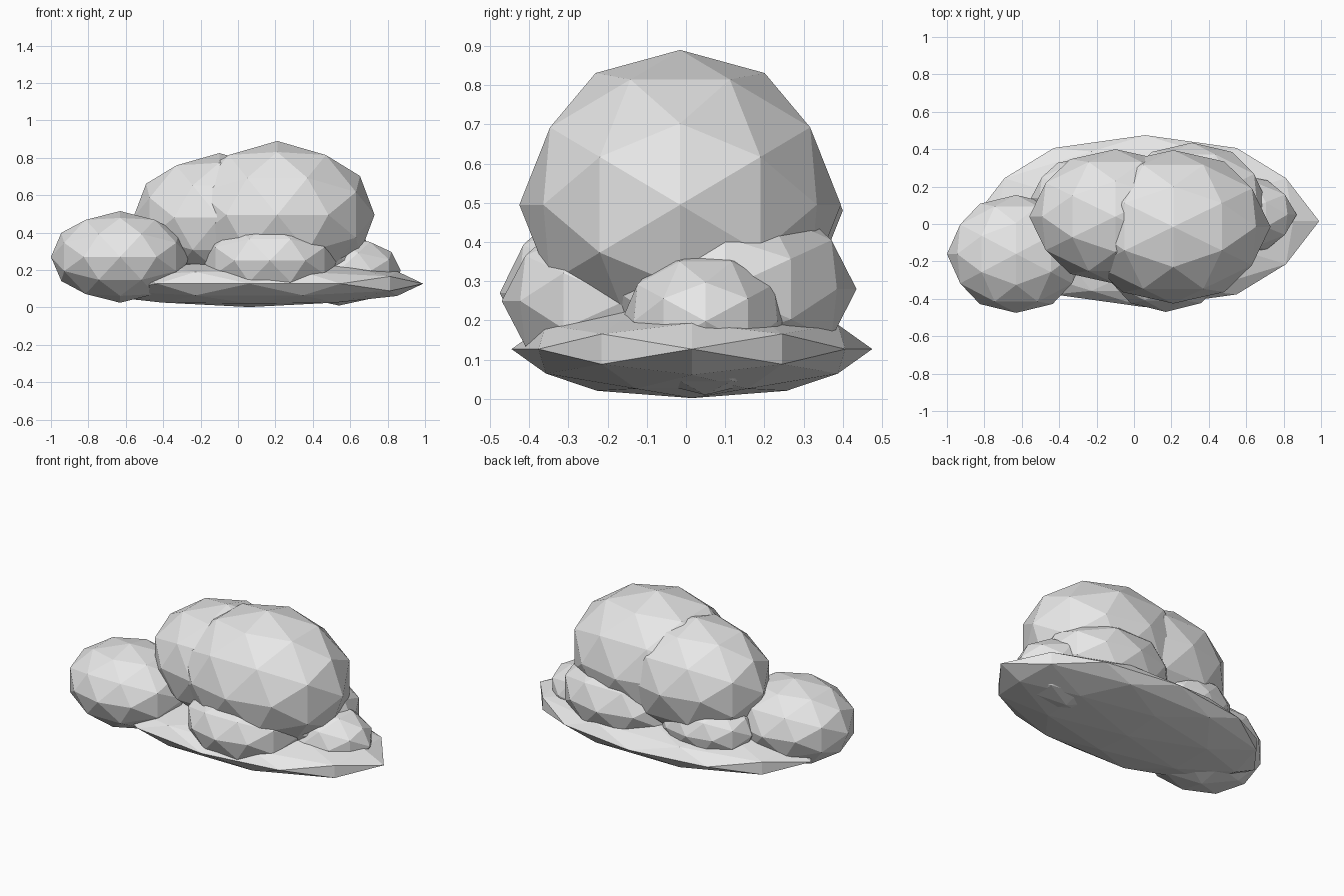
import bpy
import bmesh
from mathutils import Vector

cube = bpy.data.objects.get("Cube")
if cube:
    bpy.data.objects.remove(cube, do_unlink=True)

# One pale grey for the whole cloud
grey = bpy.data.materials.new("cloud_grey")
grey.use_nodes = True
colour = (0.8, 0.8, 0.8, 1)
grey.diffuse_color = colour
grey.node_tree.nodes["Principled BSDF"].inputs["Base Color"].default_value = colour


def puff(name, centre, radii):
    """Flat-shaded icosphere whose edge midpoints lie on the axes."""
    bm = bmesh.new()
    golden = (1 + 5 ** 0.5) / 2
    for a in (-1, 1):
        for b in (-golden, golden):
            for co in ((a, b, 0), (0, a, b), (b, 0, a)):
                bm.verts.new(co)
    bmesh.ops.convex_hull(bm, input=bm.verts[:])
    bmesh.ops.subdivide_edges(bm, edges=bm.edges[:], cuts=1, use_grid_fill=True)
    for v in bm.verts:
        v.co = v.co.normalized() * Vector(radii)
    bmesh.ops.recalc_face_normals(bm, faces=bm.faces[:])
    mesh = bpy.data.meshes.new(name)
    bm.to_mesh(mesh)
    bm.free()
    mesh.materials.append(grey)
    obj = bpy.data.objects.new(name, mesh)
    obj.location = centre
    bpy.context.collection.objects.link(obj)


# Flat base slab
puff("cloud_base", (0.06, 0.015, 0.127), (0.93, 0.46, 0.125))

# Two tall central puffs
puff("main_puff", (0.21, -0.015, 0.495), (0.52, 0.41, 0.395))
puff("second_puff", (-0.10, 0.04, 0.48), (0.46, 0.36, 0.345))

# Lower puffs around them
puff("side_puff", (-0.63, -0.16, 0.27), (0.37, 0.315, 0.245))
puff("front_puff", (0.17, -0.155, 0.25), (0.36, 0.315, 0.23))
puff("small_end_puff", (0.54, 0.05, 0.198), (0.33, 0.215, 0.188))
puff("back_puff", (0.31, 0.10, 0.28), (0.41, 0.335, 0.25))
puff("small_back_puff", (-0.25, 0.14, 0.25), (0.30, 0.22, 0.18))
